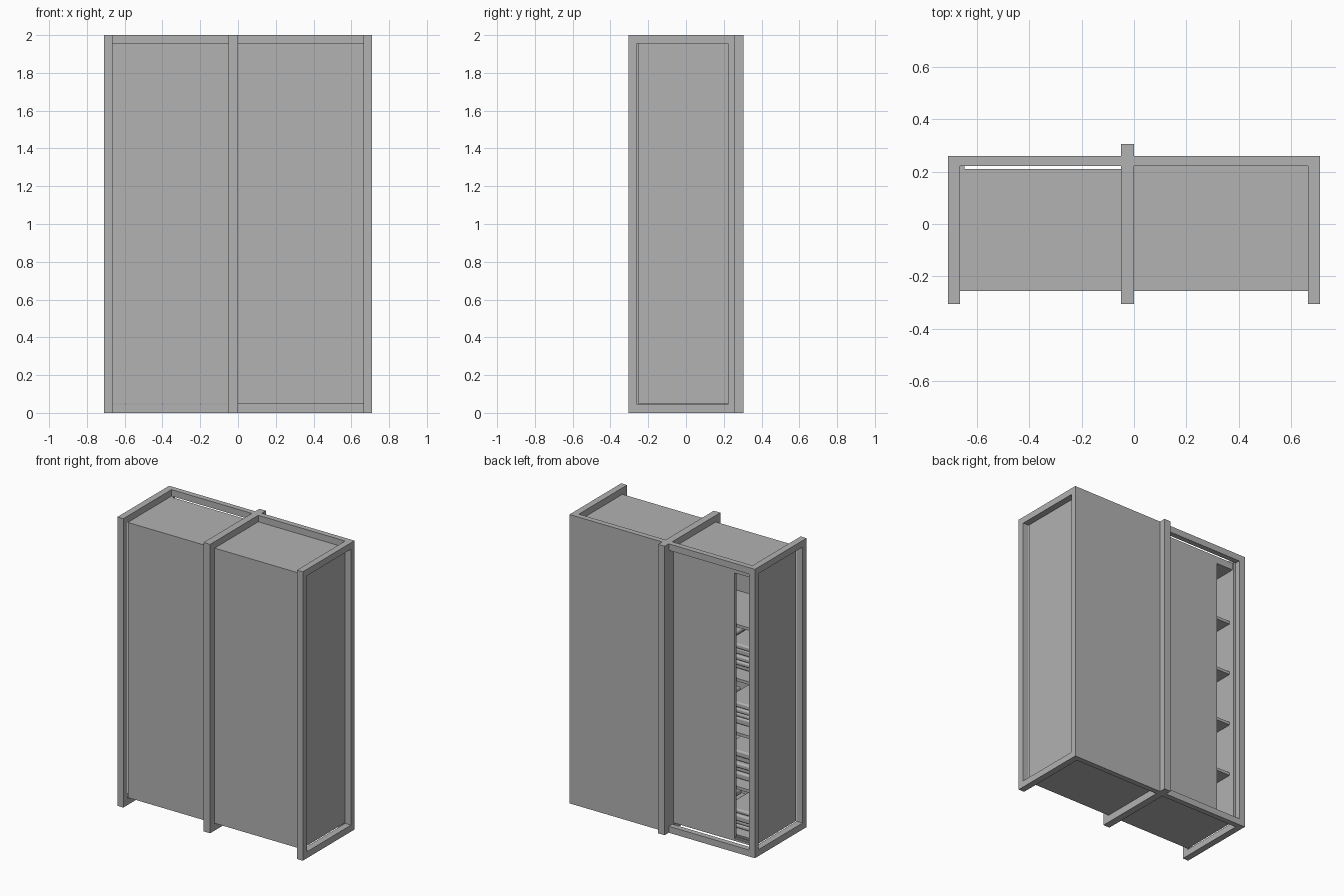
import bpy
import random

random.seed(4)
cube = bpy.data.objects.get("Cube")
if cube:
    bpy.data.objects.remove(cube, do_unlink=True)

grey = bpy.data.materials.new("plain grey")
grey.use_nodes = True
tone = (0.445, 0.445, 0.445, 1)
grey.diffuse_color = tone
grey.node_tree.nodes["Principled BSDF"].inputs["Base Color"].default_value = tone


def box(name, x, y, z, bevel=0):
    """Box from (min, max) ranges on each axis."""
    bpy.ops.mesh.primitive_cube_add(size=1)
    ob = bpy.context.object
    ob.name = name
    for v in ob.data.vertices:
        for i, (lo, hi) in enumerate((x, y, z)):
            v.co[i] = lo if v.co[i] < 0 else hi
    ob.data.materials.append(grey)
    if bevel:
        mod = ob.modifiers.new("soft edges", "BEVEL")
        mod.width = bevel
        mod.segments = 3
        bpy.ops.object.shade_smooth_by_angle()
    return ob


W, F, B, H = 0.71, -0.305, 0.26, 2.0   # half width, front, back, height
T = 0.045                              # frame bar thickness
IN = W - T                             # inner face of the side frames
LOW, TOP = 0.05, 1.955                 # cabinet body height range
BF = -0.255                            # body front

# Open rectangular frames at both sides
for side, sx in (("left", 1), ("right", -1)):
    x = sorted((sx * IN, sx * W))
    box(side + "_front_post", x, (F, F + T), (0, H))
    box(side + "_back_post", x, (B - T + 0.007, B), (0, H))
    box(side + "_bottom_rail", x, (F + T, B - T + 0.007), (0, T))
    box(side + "_top_rail", x, (F + T, B - T + 0.007), (H - T, H))

# Central divider and back of the frame
box("central_divider", (-0.05, 0), (F, 0.305), (0, H))
box("back_panel", (0, IN), (0.222, B), (0, H))
box("back_bottom_rail", (-IN, -0.05), (0.222, B), (0, T))
box("back_top_rail", (-IN, -0.05), (0.222, B), (H - T, H))

# Closed cabinet on the left
box("closed_cabinet", (0, IN), (BF, 0.222), (LOW, TOP))

# Hollow cabinet on the right, open at the back
X = (-IN, -0.05)
box("cabinet_front", X, (BF, BF + 0.02), (LOW, TOP))
box("cabinet_side", (-IN, -IN + 0.015), (BF + 0.02, 0.21), (LOW, TOP))
box("cabinet_floor", X, (BF + 0.02, 0.21), (LOW, LOW + 0.015))
box("cabinet_top", X, (BF + 0.02, 0.21), (TOP - 0.05, TOP))
box("door_stop", (-IN, -IN + 0.017), (0.195, 0.222), (LOW, TOP))

# Sliding door pushed towards the divider, with its floor tracks
box("sliding_door", (-0.52, -0.05), (0.19, 0.21), (LOW + 0.015, TOP - 0.005))
for y in (0.165, 0.195):
    box("door_track", X, (y, y + 0.008), (LOW + 0.015, LOW + 0.025))

# Shelves with stacks of folded clothes
levels = [LOW + 0.015] + [0.415 + 0.374 * i for i in range(4)]
for z in levels[1:]:
    box("shelf", (-IN + 0.015, -0.05), (BF + 0.02, 0.18), (z - 0.02, z))
for z, layers in zip(levels[:4], (4, 5, 4, 5)):
    for cx in (-0.46, -0.21):
        base = z
        for _ in range(layers):
            thick = random.uniform(0.025, 0.045)
            dx, dy = random.uniform(-0.015, 0.015), random.uniform(-0.02, 0.02)
            box("folded_cloth", (cx - 0.11 + dx, cx + 0.11 + dx),
                (-0.18 + dy, 0.08 + dy), (base, base + thick), 0.011)
            base += thick
